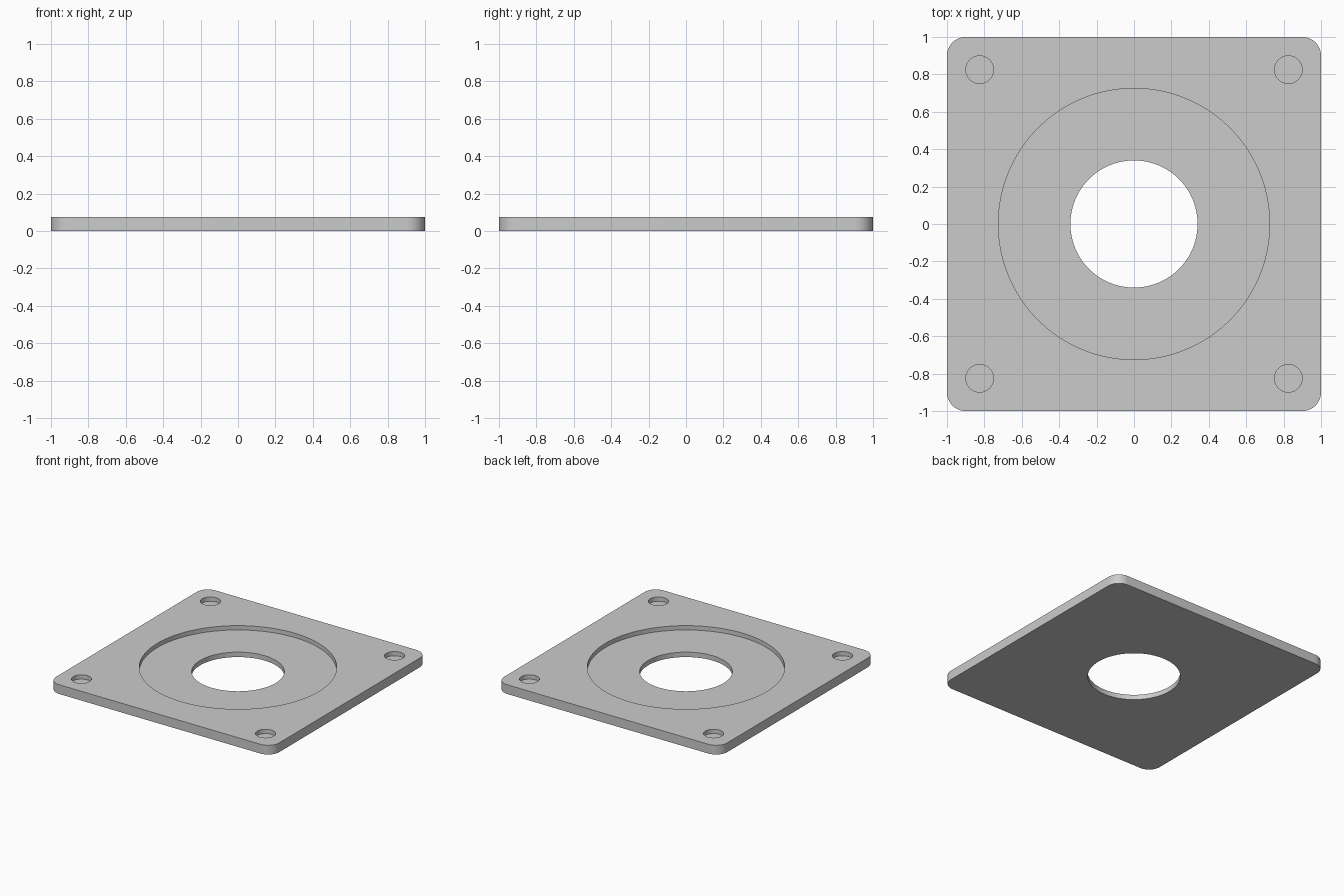
import bpy
import bmesh

cube = bpy.data.objects.get("Cube")
if cube:
    bpy.data.objects.remove(cube, do_unlink=True)

THICK = 0.075
RECESS = 0.035
HOLE_POS = 0.825

# Single grey material
grey = bpy.data.materials.new("light_grey")
grey.use_nodes = True
colour = (0.6, 0.6, 0.6, 1)
grey.diffuse_color = colour
grey.node_tree.nodes["Principled BSDF"].inputs["Base Color"].default_value = colour

# Square plate with rounded corners
bm = bmesh.new()
bmesh.ops.create_cube(bm, size=1)
for v in bm.verts:
    v.co = (v.co.x * 2, v.co.y * 2, (v.co.z + 0.5) * THICK)
upright = [e for e in bm.edges if abs(e.verts[0].co.z - e.verts[1].co.z) > THICK / 2]
bmesh.ops.bevel(bm, geom=upright, offset=0.1, segments=12, profile=0.5, affect='EDGES')
mesh = bpy.data.meshes.new("mounting_plate")
bm.to_mesh(mesh)
bm.free()
mesh.materials.append(grey)
plate = bpy.data.objects.new("mounting_plate", mesh)
bpy.context.collection.objects.link(plate)


def cut(name, radius, x, y, floor, sides):
    """Cut a round pocket from the top of the plate down to the floor height."""
    top = THICK + 0.1
    bpy.ops.mesh.primitive_cylinder_add(vertices=sides, radius=radius, depth=top - floor,
                                        location=(x, y, (top + floor) / 2))
    cutter = bpy.context.object
    cutter.name = name
    cutter.hide_render = True
    cutter.data.materials.append(grey)
    mod = plate.modifiers.new(name, 'BOOLEAN')
    mod.operation = 'DIFFERENCE'
    mod.solver = 'EXACT'
    mod.object = cutter
    bpy.ops.object.select_all(action='DESELECT')
    bpy.context.view_layer.objects.active = plate
    plate.select_set(True)
    bpy.ops.object.modifier_apply(modifier=name)
    bpy.data.objects.remove(cutter, do_unlink=True)


# Wide recess, central through hole and four blind corner holes
cut("round_recess", 0.725, 0, 0, THICK - RECESS, 128)
cut("centre_hole", 0.34, 0, 0, -0.1, 96)
for sx in (-1, 1):
    for sy in (-1, 1):
        cut("corner_hole", 0.074, sx * HOLE_POS, sy * HOLE_POS, THICK - RECESS, 48)

bpy.ops.object.shade_smooth_by_angle()
